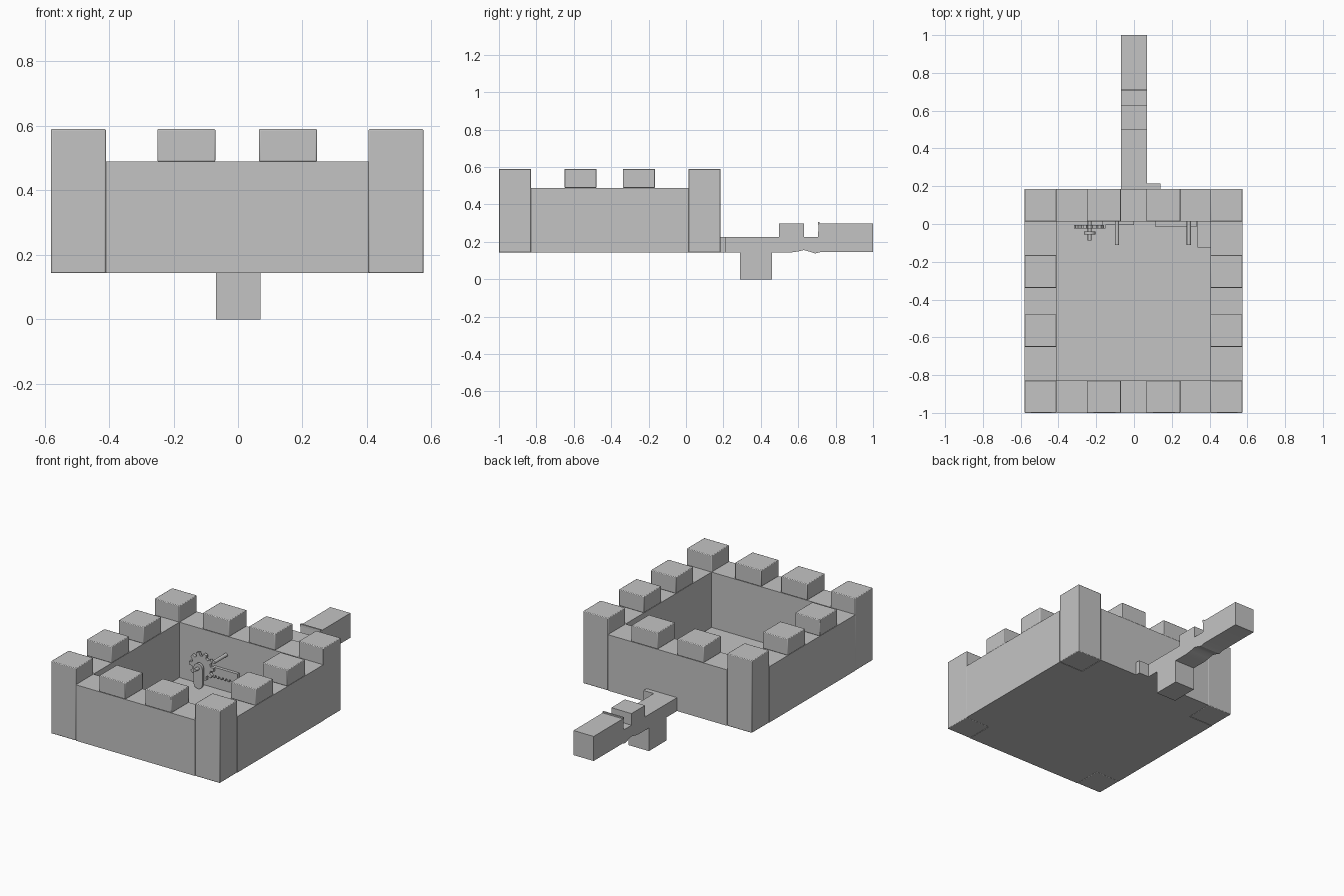
import bpy, bmesh, math
from mathutils import Vector

if "Cube" in bpy.data.objects:
    bpy.data.objects.remove(bpy.data.objects["Cube"])

grey = bpy.data.materials.new("stone_grey")
grey.diffuse_color = (0.55, 0.55, 0.55, 1)
grey.use_nodes = True
grey.node_tree.nodes["Principled BSDF"].inputs["Base Color"].default_value = grey.diffuse_color


def finish(name, bm, bevel=0.0):
    bmesh.ops.recalc_face_normals(bm, faces=bm.faces)
    me = bpy.data.meshes.new(name)
    bm.to_mesh(me)
    bm.free()
    ob = bpy.data.objects.new(name, me)
    bpy.context.collection.objects.link(ob)
    me.materials.append(grey)
    if bevel:
        mod = ob.modifiers.new("soft_edges", "BEVEL")
        mod.width, mod.segments = bevel, 2
    return ob


def box(name, x, y, z, bevel=0.0):
    """Box from (min, max) pairs."""
    bm = bmesh.new()
    bmesh.ops.create_cube(bm, size=1)
    for v in bm.verts:
        v.co = Vector([(a + b) / 2 + c * (b - a) for c, (a, b) in zip(v.co, (x, y, z))])
    return finish(name, bm, bevel)


def prism(name, pts, axis, lo, hi):
    """Extrude a profile along x (points are y, z) or y (points are x, z)."""
    bm = bmesh.new()
    place = (lambda a, b, t: (t, a, b)) if axis == "x" else (lambda a, b, t: (a, t, b))
    face = bm.faces.new([bm.verts.new(place(a, b, lo)) for a, b in pts])
    new = bmesh.ops.extrude_face_region(bm, geom=[face])["geom"]
    offset = Vector(place(0, 0, hi - lo))
    bmesh.ops.translate(bm, vec=offset, verts=[g for g in new if isinstance(g, bmesh.types.BMVert)])
    return finish(name, bm)


def circle(cx, cz, r, n=16):
    return [(cx + r * math.cos(i * math.tau / n), cz + r * math.sin(i * math.tau / n)) for i in range(n)]


# Courtyard walls and floor
X0, X1, Y0, Y1 = -0.58, 0.575, -1.0, 0.185
IX0, IX1, IY0, IY1 = -0.41, 0.405, -0.828, 0.013
BASE, WALL, TOP = 0.143, 0.489, 0.59
sides_x = {"left": (X0, IX0), "right": (IX1, X1)}
sides_y = {"front": (Y0, IY0), "back": (IY1, Y1)}
box("courtyard_floor", (IX0, IX1), (IY0, IY1), (BASE, BASE + 0.004))
for sy, y in sides_y.items():
    box(sy + "_wall", (IX0, IX1), y, (BASE, WALL))
    # Merlons on the front and back walls
    for i, x in enumerate(((-0.25, -0.07), (0.065, 0.245))):
        box(f"{sy}_merlon_{i}", x, y, (WALL, TOP), 0.004)
    # Corner towers
    for sx, x in sides_x.items():
        box(f"{sy}_{sx}_tower", x, y, (BASE, TOP), 0.004)
for sx, x in sides_x.items():
    box(sx + "_wall", x, (IY0, IY1), (BASE, WALL))
    for i, y in enumerate(((-0.65, -0.478), (-0.338, -0.165))):
        box(f"{sx}_merlon_{i}", x, y, (WALL, TOP), 0.004)

# Rear arm with stepped top, notch and wavy underside
arm = [(Y1, 0.143), (0.56, 0.143), (0.595, 0.148), (0.63, 0.156), (0.66, 0.148),
       (0.69, 0.138), (0.72, 0.145), (1.0, 0.145), (1.0, 0.297), (0.71, 0.297),
       (0.705, 0.225), (0.63, 0.225), (0.63, 0.297), (0.497, 0.297), (0.497, 0.226), (Y1, 0.226)]
prism("rear_arm", arm, "x", -0.068, 0.07)
box("arm_foot", (-0.068, 0.07), (0.29, 0.46), (0.0, 0.145))
box("arm_side_tab", (0.07, 0.14), (Y1, 0.215), (0.143, 0.226))
box("arm_lip", (-0.068, 0.07), (0.705, 0.715), (0.29, 0.305))

# Gear on the inner back wall
teeth = 10
gear = []
for i in range(teeth):
    for k, r in ((-0.3, 0.064), (-0.2, 0.084), (0.2, 0.084), (0.3, 0.064)):
        a = (i + k) * math.tau / teeth
        gear.append((-0.235 + r * math.cos(a), 0.276 + r * math.sin(a)))
prism("gear", gear, "y", -0.024, -0.006)
prism("gear_axle", circle(-0.235, 0.276, 0.01), "y", -0.088, IY1)

# Round-ended crank link
link = [(-0.235 + 0.03 * math.cos(a), c + 0.03 * math.sin(a))
        for c, s in ((0.276, 0), (0.18, math.pi))
        for a in [s + k * math.pi / 8 for k in range(9)]]
prism("crank_link", link, "y", -0.056, -0.04)

# Toothed racks along the inner back wall
for name, xa, xb, depth in (("left_rack", -0.17, 0.0, -0.006), ("right_rack", 0.115, 0.33, -0.015)):
    n = round((xb - xa) / 0.024)
    step = (xb - xa) / n
    pts = [(xb, 0.285), (xa, 0.285)]
    for i in range(n):
        a = xa + i * step
        pts += [(a, 0.235), (a + 0.25 * step, 0.218), (a + 0.5 * step, 0.218), (a + 0.75 * step, 0.235)]
    pts.append((xb, 0.235))
    prism(name, pts, "y", depth, IY1)

# Pegs and end bracket
prism("left_peg", circle(-0.09, 0.373, 0.011), "y", -0.11, IY1)
prism("right_peg", circle(0.29, 0.32, 0.011), "y", -0.11, IY1)
box("corner_bracket", (0.335, IX1), (-0.125, IY1), (BASE, 0.17))

# Crisp edges with smooth bevels
bpy.ops.object.select_all(action="SELECT")
bpy.context.view_layer.objects.active = bpy.data.objects["gear"]
bpy.ops.object.shade_smooth_by_angle(angle=math.radians(30))
